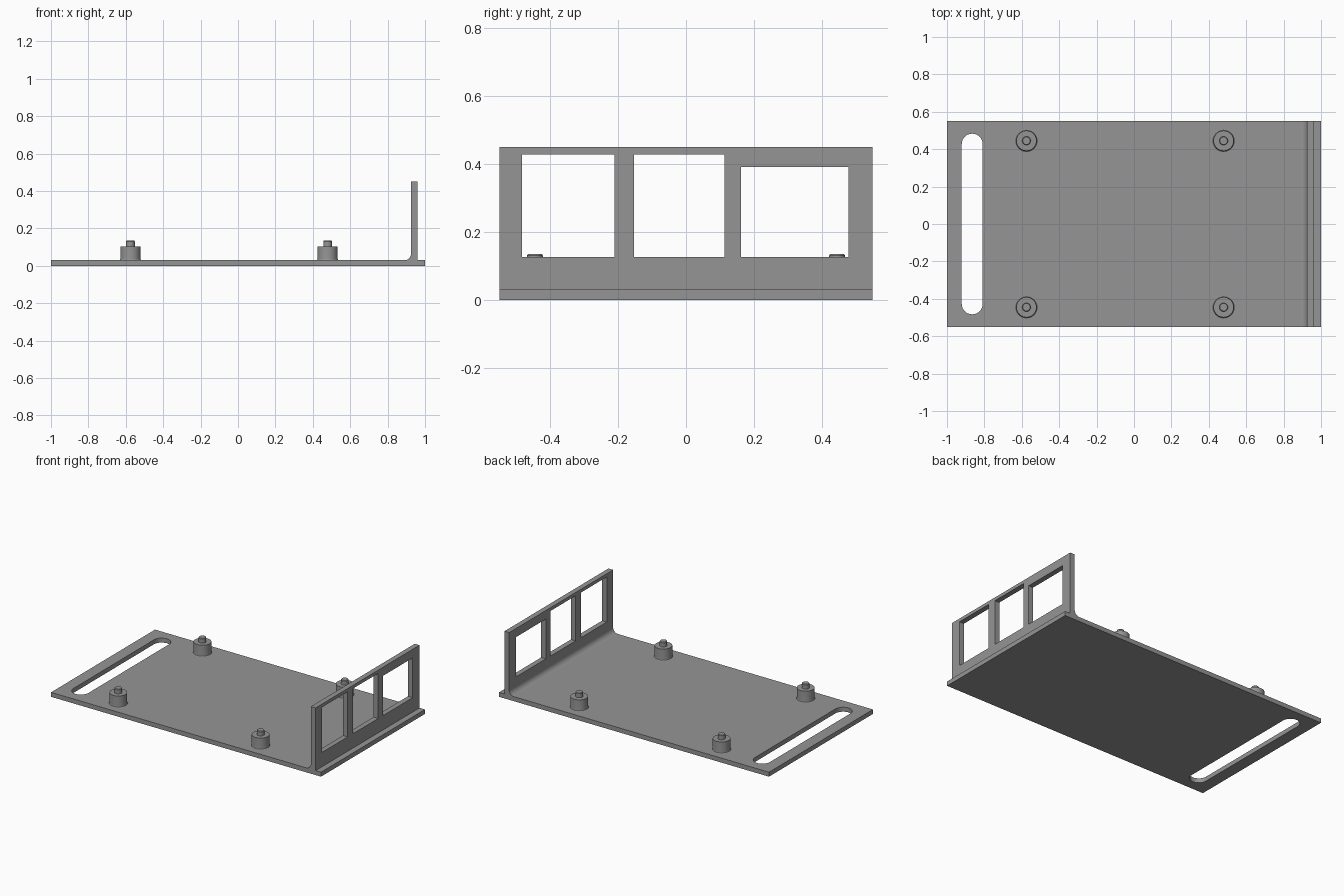
import bpy, bmesh, math

if "Cube" in bpy.data.objects:
    bpy.data.objects.remove(bpy.data.objects["Cube"])

HALF_Y = 0.55      # half width of the tray
PLATE = 0.03       # plate thickness
WALL = (0.925, 0.96, 0.45)   # wall inner x, outer x, top z

grey = bpy.data.materials.new("mid grey")
grey.diffuse_color = (0.30, 0.30, 0.30, 1)
grey.use_nodes = True
grey.node_tree.nodes["Principled BSDF"].inputs["Base Color"].default_value = grey.diffuse_color


def make_object(name, bm):
    bmesh.ops.recalc_face_normals(bm, faces=bm.faces[:])
    mesh = bpy.data.meshes.new(name)
    bm.to_mesh(mesh)
    bm.free()
    mesh.materials.append(grey)
    obj = bpy.data.objects.new(name, mesh)
    bpy.context.collection.objects.link(obj)
    return obj


def extrude(name, points, offset):
    """Closed outline extruded into a solid."""
    bm = bmesh.new()
    face = bm.faces.new([bm.verts.new(p) for p in points])
    out = bmesh.ops.extrude_face_region(bm, geom=[face])
    verts = [g for g in out["geom"] if isinstance(g, bmesh.types.BMVert)]
    bmesh.ops.translate(bm, verts=verts, vec=offset)
    return make_object(name, bm)


def lathe(name, profile, x, y, n=32):
    """Profile of (radius, z) turned about a vertical axis, capped at both ends."""
    bm = bmesh.new()
    rings = [[bm.verts.new((x + r * math.cos(2 * math.pi * i / n),
                            y + r * math.sin(2 * math.pi * i / n), z))
              for i in range(n)] for r, z in profile]
    for a, b in zip(rings, rings[1:]):
        for i in range(n):
            j = (i + 1) % n
            bm.faces.new((a[i], a[j], b[j], b[i]))
    bm.faces.new(rings[0])
    bm.faces.new(rings[-1])
    return make_object(name, bm)


def activate(obj):
    bpy.ops.object.select_all(action='DESELECT')
    obj.select_set(True)
    bpy.context.view_layer.objects.active = obj


def cut(obj, cutter):
    mod = obj.modifiers.new("cut", 'BOOLEAN')
    mod.operation = 'DIFFERENCE'
    mod.solver = 'EXACT'
    mod.object = cutter
    activate(obj)
    bpy.ops.object.modifier_apply(modifier=mod.name)
    bpy.data.objects.remove(cutter)


def smooth(obj):
    activate(obj)
    bpy.ops.object.shade_smooth_by_angle(angle=math.radians(30))
    mod = obj.modifiers.new("even shading", 'WEIGHTED_NORMAL')
    mod.keep_sharp = True


# Plate and upright wall in one profile, with a fillet in the inner corner
R = 0.035
wx0, wx1, wz = WALL
outline = [(-1, 0), (1, 0), (1, PLATE), (wx1, PLATE), (wx1, wz), (wx0, wz)]
for i in range(11):
    a = math.radians(9 * i)
    outline.append((wx0 - R + R * math.cos(a), PLATE + R - R * math.sin(a)))
outline.append((-1, PLATE))
tray = extrude("tray_with_wall", [(x, -HALF_Y, z) for x, z in outline],
               (0, 2 * HALF_Y, 0))

# Long round-ended slot
sx, sr, sy = -0.865, 0.056, 0.427
slot = []
for i in range(17):
    a = math.pi * i / 16
    slot.append((sx + sr * math.cos(a), sy + sr * math.sin(a), -0.1))
slot += [(2 * sx - x, -y, z) for x, y, z in slot]
cut(tray, extrude("slot_cutter", slot, (0, 0, 0.3)))

# Three windows in the wall: y start, y end, top z
for y0, y1, top in ((-0.483, -0.21, 0.428), (-0.153, 0.113, 0.428),
                    (0.162, 0.478, 0.392)):
    rect = [(0.85, y0, 0.126), (0.85, y1, 0.126), (0.85, y1, top), (0.85, y0, top)]
    cut(tray, extrude("window_cutter", rect, (0.2, 0, 0)))
smooth(tray)

# Four standoffs, each a filleted post with a locating pin
profile = [(0.061, 0.025), (0.061, 0.030), (0.0565, 0.032), (0.054, 0.037),
           (0.054, 0.104), (0.023, 0.104), (0.023, 0.131), (0.020, 0.135)]
for x, side in ((-0.575, "left"), (0.479, "right")):
    for y, end in ((-0.445, "front"), (0.445, "back")):
        smooth(lathe(f"standoff_{side}_{end}", profile, x, y))
